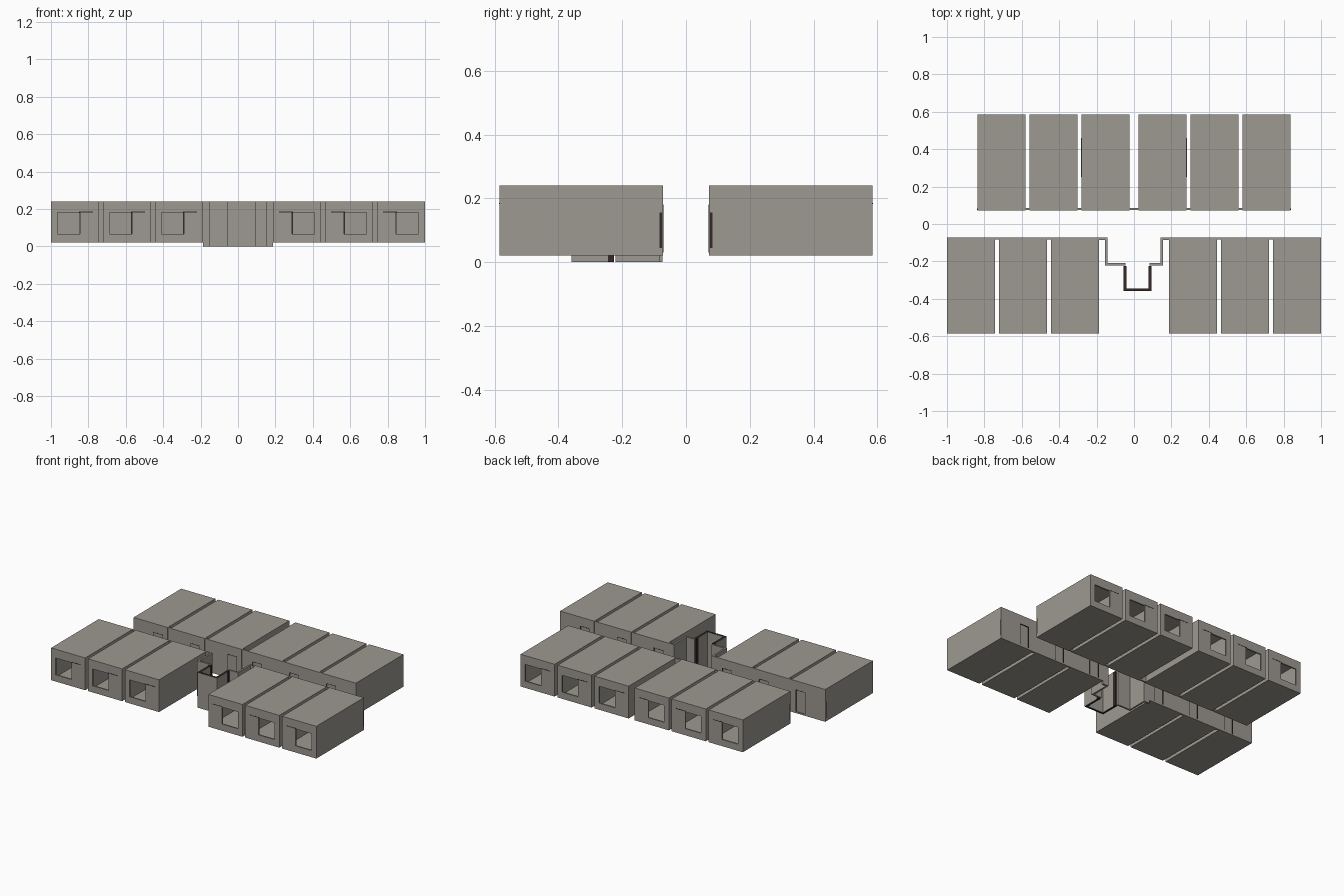
import bpy, bmesh
from mathutils import Vector

if "Cube" in bpy.data.objects:
    bpy.data.objects.remove(bpy.data.objects["Cube"])


def material(name, rgb):
    m = bpy.data.materials.new(name)
    m.diffuse_color = (*rgb, 1)
    m.use_nodes = True
    m.node_tree.nodes["Principled BSDF"].inputs["Base Color"].default_value = m.diffuse_color
    return m


GREY = material("warm grey panel", (0.34, 0.32, 0.285))
DARK = material("dark brown trim", (0.035, 0.022, 0.022))


def mesh_of_boxes(name, boxes, mats):
    """boxes: (x0, x1, y0, y1, z0, z1, material slot)"""
    bm = bmesh.new()
    for x0, x1, y0, y1, z0, z1, slot in boxes:
        vs = bmesh.ops.create_cube(bm, size=1)["verts"]
        for v in vs:
            v.co = Vector((x1 if v.co.x > 0 else x0,
                           y1 if v.co.y > 0 else y0,
                           z1 if v.co.z > 0 else z0))
        for f in {f for v in vs for f in v.link_faces}:
            f.material_index = slot
    bmesh.ops.recalc_face_normals(bm, faces=bm.faces)
    me = bpy.data.meshes.new(name)
    bm.to_mesh(me)
    bm.free()
    for m in mats:
        me.materials.append(m)
    return me


def add(name, me):
    ob = bpy.data.objects.new(name, me)
    bpy.context.collection.objects.link(ob)
    return ob


T = 0.01                      # wall thickness
Z0, Z1 = 0.02, 0.24           # cabin floor and roof heights
W, YO, YI = 0.257, -0.585, -0.072   # cabin width, outer end, corridor end


def cabin(name, x0, mirror_x, mirror_y):
    """Hollow cabin; window on the outer end, door on the corridor end."""
    a, b, c, d = 0.035, 0.155, 0.065, 0.18      # window span
    e, f, h = 0.15, 0.222, 0.18                 # door span
    y1, y2 = YO + T, YI - T
    k = 0.003
    B = [
        (0, W, YO, YI, Z0, Z0 + T, 0), (0, W, YO, YI, Z1 - T, Z1, 0),   # floor, roof
        (0, T, YO, YI, Z0 + T, Z1 - T, 0), (W - T, W, YO, YI, Z0 + T, Z1 - T, 0),
        # window wall
        (T, a, YO, y1, Z0 + T, Z1 - T, 0), (b, W - T, YO, y1, Z0 + T, Z1 - T, 0),
        (a, b, YO, y1, Z0 + T, c, 0), (a, b, YO, y1, d, Z1 - T, 0),
        # door wall and recessed door leaf
        (T, e, y2, YI, Z0 + T, Z1 - T, 0), (f, W - T, y2, YI, Z0 + T, Z1 - T, 0),
        (e, f, y2, YI, h, Z1 - T, 0), (e, f, y2 + 0.002, YI - 0.004, Z0 + T, h, 0),
        # door frame
        (e, e + k, y2 - 0.001, YI + 0.001, Z0 + T, h, 1),
        (f - k, f, y2 - 0.001, YI + 0.001, Z0 + T, h, 1),
        (e + k, f - k, y2 - 0.001, YI + 0.001, h - k, h, 1),
        # shutter rail above the window
        (b - 0.005, b + 0.07, YO - 0.001, YO + 0.001, d + 0.002, d + 0.006, 1),
    ]
    out = []
    for x_0, x_1, y_0, y_1, z_0, z_1, s in B:
        x_0, x_1 = x_0 + x0, x_1 + x0
        if mirror_x:
            x_0, x_1 = -x_1, -x_0
        if mirror_y:
            y_0, y_1 = -y_1, -y_0
        out.append((x_0, x_1, y_0, y_1, z_0, z_1, s))
    add(name, mesh_of_boxes(name, out, (GREY, DARK)))


# two rows of six cabins, mirrored left and right
for row, starts in (("front", (-1.0, -0.721, -0.443)), ("back", (-0.838, -0.559, -0.28))):
    for i, x in enumerate(starts):
        for side in (0, 1):
            cabin(f"{row}_cabin_{'right' if side else 'left'}_{i + 1}", x, side, row == "back")

# narrow infill walls closing the gaps between cabins
fill = []
for s in (-1, 1):
    for g in (-0.7325, -0.454):
        x = sorted((s * (g - 0.0115), s * (g + 0.0115)))
        fill.append((*x, -0.083, -0.073, Z0, Z1, 0))
    for g in (-0.57, -0.291):
        x = sorted((s * (g - 0.0115), s * (g + 0.0115)))
        fill.append((*x, 0.075, 0.085, Z0, Z1, 0))
fill.append((-0.023, 0.023, 0.075, 0.085, Z0, Z1, 0))
add("gap_infill_walls", mesh_of_boxes("gap_infill_walls", fill, (GREY,)))

# thin plates on the cabin sides
plates = []
for s in (-1, 1):
    for xo, y0, y1, z0, z1, slot in ((0.2815, 0.25, 0.46, 0.06, 0.18, 0),
                                     (1.0, -0.083, -0.076, 0.045, 0.155, 1),
                                     (0.838, 0.076, 0.083, 0.045, 0.155, 1)):
        plates.append((*sorted((s * (xo - 0.003), s * (xo + 0.001))), y0, y1, z0, z1, slot))
add("side_plates", mesh_of_boxes("side_plates", plates, (GREY, DARK)))


def wall_run(name, path, dark_caps):
    """Thin wall along axis-aligned points, standing on the ground."""
    r = T * (0.75 if dark_caps else 0.6)
    boxes = []
    for i, (p, q) in enumerate(zip(path, path[1:])):
        (xa, xb), (ya, yb) = sorted((p[0], q[0])), sorted((p[1], q[1]))
        if xa != xb:     # walls along x own the corners
            boxes.append((xa - r, xb + r, ya - r, ya + r, 0, Z1, 0))
        else:
            boxes.append((xa - r, xa + r, ya + r, yb - r, 0, Z1, 0))
    me = mesh_of_boxes(name, boxes, (GREY, DARK))
    if dark_caps:        # dark rails on top and bottom
        for f in me.polygons:
            f.material_index = int(abs(f.normal.z) > 0.5)
    add(name, me)


# stepped lobby walls and the projecting entrance porch
wall_run("lobby_wall_left", [(-0.18, -0.079), (-0.148, -0.079), (-0.148, -0.215), (-0.052, -0.215)], False)
wall_run("lobby_wall_right", [(0.18, -0.079), (0.148, -0.079), (0.148, -0.215), (0.088, -0.215)], False)
wall_run("porch_glazing", [(-0.048, -0.23), (-0.048, -0.352), (0.086, -0.352), (0.086, -0.23)], True)

# dark posts where the porch meets the lobby
posts = [(x - 0.0085, x + 0.0085, -0.245, -0.225, 0, Z1 + 0.0005, 0) for x in (-0.048, 0.086)]
add("porch_posts", mesh_of_boxes("porch_posts", posts, (DARK,)))
